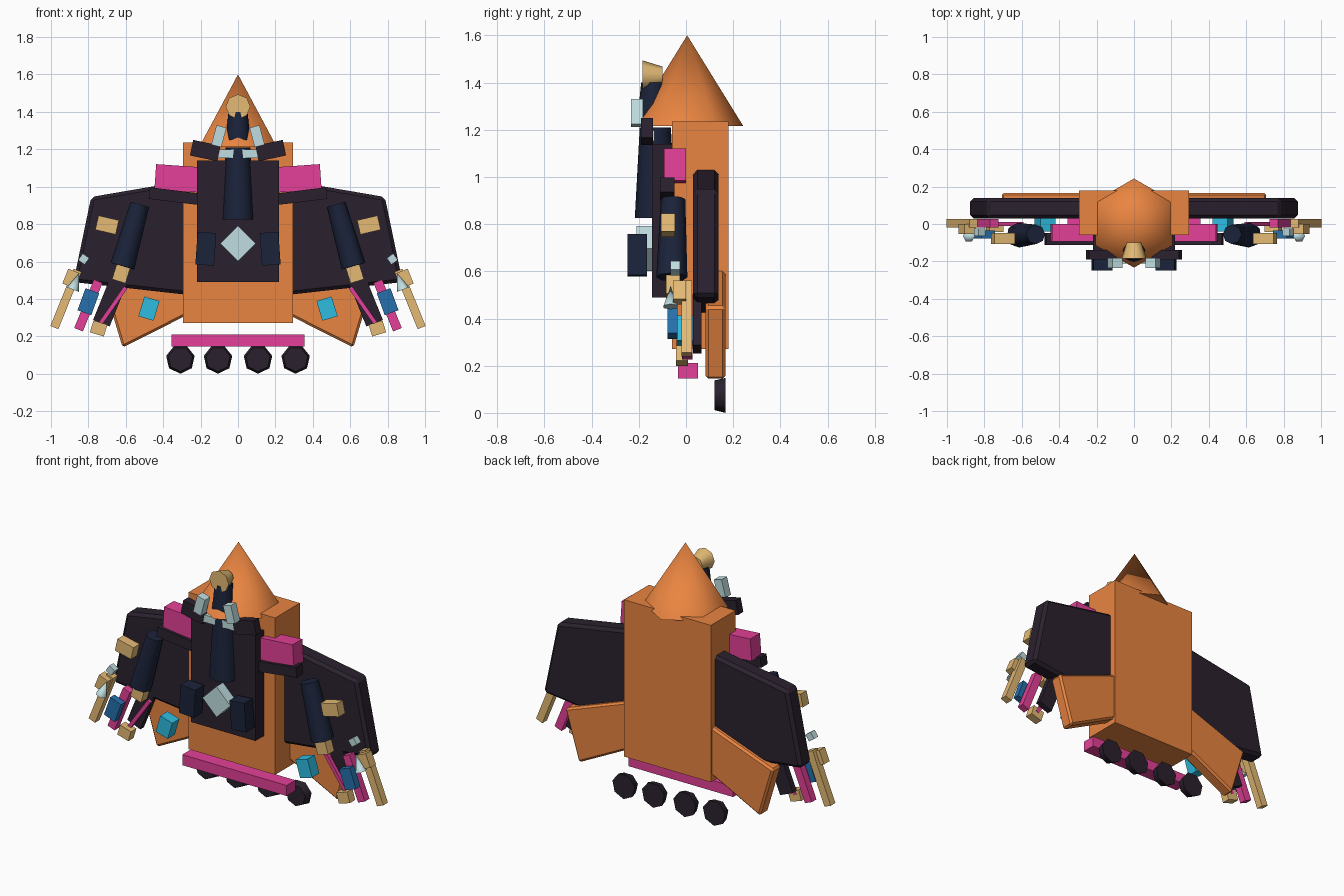
import bpy, bmesh, math
from mathutils import Vector, Matrix

if "Cube" in bpy.data.objects:
    bpy.data.objects.remove(bpy.data.objects["Cube"])


def material(name, rgb):
    m = bpy.data.materials.new(name)
    m.diffuse_color = [(c / 255 / 12.92 if c < 11 else ((c / 255 + 0.055) / 1.055) ** 2.4) for c in rgb] + [1]
    m.use_nodes = True
    m.node_tree.nodes["Principled BSDF"].inputs["Base Color"].default_value = m.diffuse_color
    return m


ORANGE = material("orange", (234, 133, 65))
DARK = material("dark_plum", (42, 33, 46))
NAVY = material("navy", (27, 35, 58))
PINK = material("pink", (228, 64, 152))
TAN = material("tan", (228, 186, 116))
PALE = material("pale_blue", (192, 222, 225))
BLUE = material("blue", (38, 112, 172))
CYAN = material("cyan", (46, 188, 224))


def box(name, loc, size, mat, tilt=0):
    bpy.ops.mesh.primitive_cube_add(size=1, location=loc, rotation=(0, math.radians(tilt), 0))
    ob = bpy.context.object
    ob.name = name
    ob.scale = size
    ob.data.materials.append(mat)
    return ob


def pair(name, loc, size, mat, tilt=0):
    """A box on each side; tilt is given for the +x side."""
    for side, s in (("left", -1), ("right", 1)):
        box(f"{side}_{name}", (s * loc[0], loc[1], loc[2]), size, mat, s * tilt)


def cone(name, start, end, r1, r2, mat, sides=8, roll=0):
    """Tapered cylinder between two points."""
    a, b = Vector(start), Vector(end)
    bpy.ops.mesh.primitive_cone_add(vertices=sides, radius1=r1, radius2=r2, depth=(b - a).length)
    ob = bpy.context.object
    ob.name = name
    q = (b - a).to_track_quat('Z', 'Y').to_matrix() if abs((b - a).normalized().z) < 0.999 else Matrix.Identity(3)
    ob.matrix_world = Matrix.Translation((a + b) / 2) @ q.to_4x4() @ Matrix.Rotation(math.radians(roll), 4, 'Z')
    ob.data.materials.append(mat)
    bpy.ops.object.shade_smooth_by_angle(angle=math.radians(62))
    return ob


def panel(name, outline, y0, y1, mat, bevel):
    """Extruded x-z outline with softened edges, on both sides."""
    for side, s in (("left", -1), ("right", 1)):
        bm = bmesh.new()
        face = bm.faces.new([bm.verts.new((s * x, y0, z)) for x, z in outline])
        ext = bmesh.ops.extrude_face_region(bm, geom=[face])
        bmesh.ops.translate(bm, vec=(0, y1 - y0, 0),
                            verts=[v for v in ext["geom"] if isinstance(v, bmesh.types.BMVert)])
        bmesh.ops.recalc_face_normals(bm, faces=bm.faces)
        me = bpy.data.meshes.new(f"{side}_{name}")
        bm.to_mesh(me)
        bm.free()
        ob = bpy.data.objects.new(f"{side}_{name}", me)
        bpy.context.collection.objects.link(ob)
        me.materials.append(mat)
        mod = ob.modifiers.new("soft_edges", 'BEVEL')
        mod.width = bevel
        mod.segments = 1


# Main hull and nose
box("hull", (0, 0.06, 0.7525), (0.59, 0.24, 0.965), ORANGE)
cone("nose_cone", (0, 0.005, 1.215), (0, 0.005, 1.6), 0.238, 0, ORANGE, 6)

# Wings and tail fins
panel("wing", [(0.27, 1.033), (0.785, 0.945), (0.88, 0.49), (0.27, 0.422)], 0.03, 0.138, DARK, 0.018)
panel("tail_fin", [(0.27, 0.61), (0.71, 0.45), (0.617, 0.14), (0.27, 0.315)], 0.083, 0.167, ORANGE, 0.012)

# Torso
box("chest", (0, -0.1, 0.815), (0.44, 0.09, 0.65), DARK)
cone("chest_column", (0, -0.13, 0.825), (0, -0.13, 1.21), 0.087, 0.066, NAVY)
box("chest_gem", (0, -0.175, 0.697), (0.134, 0.07, 0.134), PALE, 45)
pair("waist_pouch", (0.172, -0.207, 0.668), (0.1, 0.082, 0.175), NAVY, -4)
box("collar", (0, -0.16, 1.175), (0.28, 0.055, 0.045), PALE)
pair("collar_block", (0.175, -0.165, 1.193), (0.15, 0.05, 0.085), DARK, -12)
pair("collar_horn", (0.102, -0.208, 1.27), (0.055, 0.052, 0.108), PALE, -15)

# Head
cone("head", (0, -0.138, 1.25), (0, -0.14, 1.4), 0.066, 0.051, NAVY)
cone("head_crest", (0, -0.185, 1.428), (0, -0.1, 1.428), 0.066, 0.04, TAN)

# Shoulders and arms
pair("shoulder", (0.325, -0.047, 1.045), (0.235, 0.094, 0.135), PINK, -4)
pair("shoulder_bar", (0.345, -0.08, 0.95), (0.26, 0.062, 0.062), DARK, -7)
for side, s in (("left", -1), ("right", 1)):
    cone(f"{side}_arm", (s * 0.618, -0.06, 0.575), (s * 0.525, -0.055, 0.905), 0.066, 0.052, NAVY)
    cone(f"{side}_claw", (s * 0.883, -0.065, 0.45), (s * 0.85, -0.065, 0.538), 0.034, 0, PALE, 6)
pair("hand", (0.625, -0.055, 0.535), (0.075, 0.06, 0.085), TAN, -17)
pair("wing_block", (0.7, -0.077, 0.795), (0.112, 0.06, 0.078), TAN, -13)
pair("wing_stud", (0.825, -0.045, 0.613), (0.043, 0.04, 0.043), PALE, -35)

# Hanging wing tip pieces
pair("dark_strut", (0.68, 0.048, 0.395), (0.095, 0.036, 0.27), DARK, -22)
pair("tip_block", (0.893, -0.027, 0.51), (0.065, 0.055, 0.085), TAN, -22)
pair("tip_feather", (0.92, 0.003, 0.4), (0.046, 0.045, 0.33), TAN, -22)
pair("pink_feather", (0.8, 0.005, 0.365), (0.05, 0.045, 0.28), PINK, -22)
pair("blue_pod", (0.8, -0.057, 0.385), (0.078, 0.042, 0.125), BLUE, -20)
pair("thin_rod", (0.675, 0, 0.355), (0.022, 0.024, 0.26), PINK, -35)
pair("rod_foot", (0.745, -0.017, 0.242), (0.078, 0.052, 0.066), TAN, -17)
pair("cyan_pod", (0.476, -0.005, 0.348), (0.085, 0.07, 0.11), CYAN, -17)

# Lower bar and thruster wheels
box("lower_bar", (0, 0.008, 0.178), (0.71, 0.085, 0.065), PINK)
for i, x in enumerate((-0.308, -0.107, 0.107, 0.308)):
    cone(f"thruster_{i + 1}", (x, 0.167, 0.078), (x, 0.12, 0.078), 0.078, 0.066, DARK, 7, 180)
